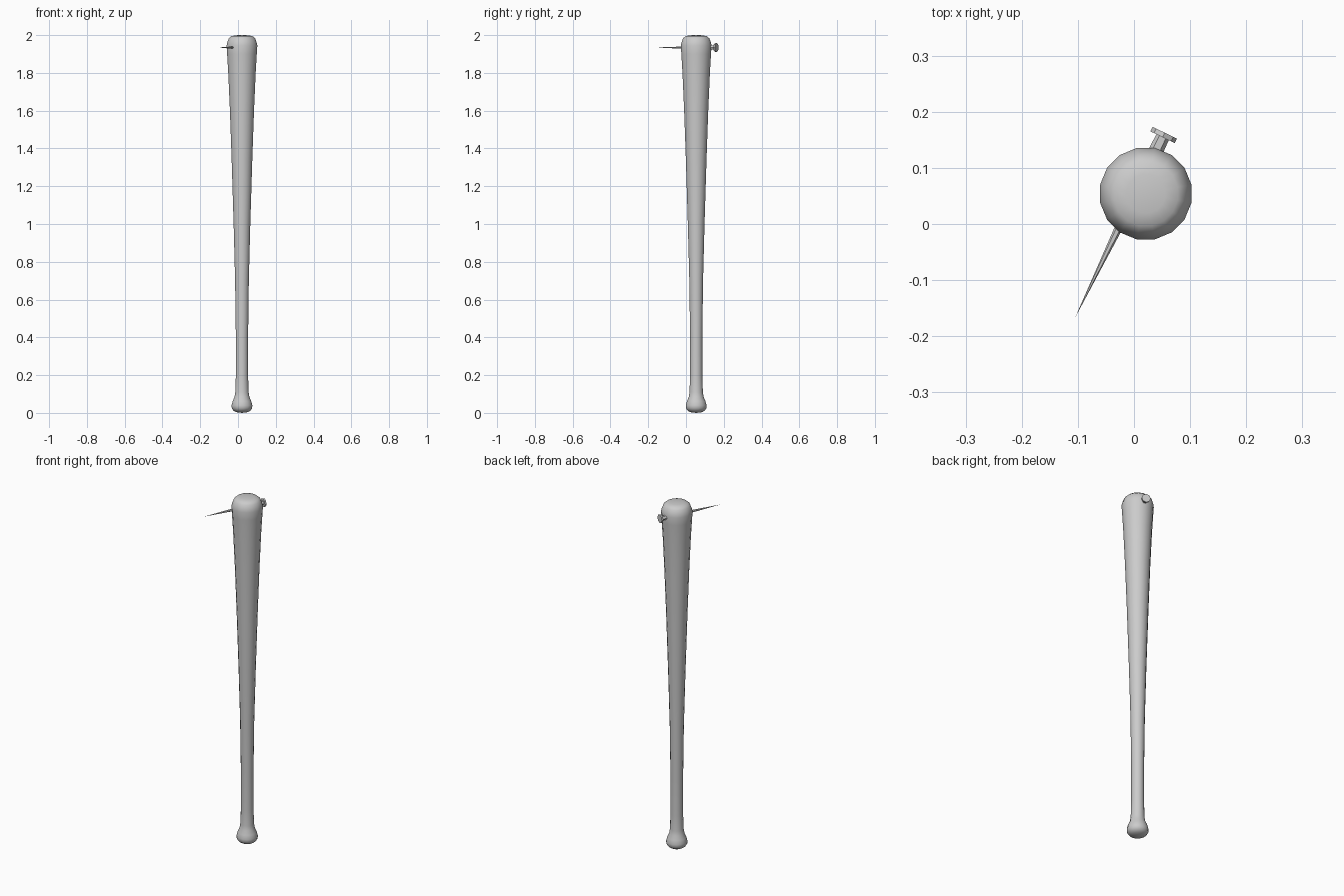
import bpy, bmesh, math
from mathutils import Vector

if "Cube" in bpy.data.objects:
    bpy.data.objects.remove(bpy.data.objects["Cube"])

def lathe(name, profile, sides, origin, axis, smooth, turn=0.5):
    """Revolve (radius, height) rings around an axis; zero radius makes a pole."""
    bm = bmesh.new()
    rings = []
    for r, h in profile:
        n = 1 if r == 0 else sides
        rings.append([bm.verts.new((r * math.cos((i + turn) * math.tau / sides),
                                    r * math.sin((i + turn) * math.tau / sides), h))
                      for i in range(n)])
    for a, b in zip(rings, rings[1:]):
        for i in range(sides):
            j = (i + 1) % sides
            quad = [a[i % len(a)], a[j % len(a)], b[j % len(b)], b[i % len(b)]]
            bm.faces.new(list(dict.fromkeys(quad)))
    bmesh.ops.recalc_face_normals(bm, faces=bm.faces)
    for f in bm.faces:
        f.smooth = smooth
    mesh = bpy.data.meshes.new(name)
    bm.to_mesh(mesh)
    bm.free()
    ob = bpy.data.objects.new(name, mesh)
    bpy.context.collection.objects.link(ob)
    ob.location = origin
    ob.rotation_mode = 'QUATERNION'
    ob.rotation_quaternion = Vector(axis).to_track_quat('Z', 'Y')
    return ob

# wooden bat: knob, slim handle, swelling barrel, rounded end
bat_profile = [(0, 0), (0.033, 0.004), (0.047, 0.013), (0.055, 0.025), (0.056, 0.04),
               (0.050, 0.062), (0.040, 0.085), (0.036, 0.11), (0.033, 0.2), (0.033, 0.4),
               (0.037, 0.7), (0.045, 1.0), (0.056, 1.35), (0.065, 1.6), (0.074, 1.8),
               (0.080, 1.9), (0.083, 1.945), (0.079, 1.962), (0.071, 1.983),
               (0.058, 1.994), (0.035, 1.999), (0, 2.0)]
lathe("bat", bat_profile, 16, (0.021, 0.054, 0), (0, 0, 1), True)

# nail driven through the barrel: tapering shank and flat head
tip = Vector((-0.105, -0.167, 1.934))
top = Vector((0.0535, 0.160, 1.934))
axis = top - tip
length = axis.length
lathe("nail_shank", [(0, 0), (0.0065, 0.165), (0.0135, 0.32), (0.012, length), (0, length)],
      6, tip, axis, False, 0)
lathe("nail_head", [(0, -0.006), (0.024, -0.006), (0.024, 0.003), (0, 0.003)],
      8, top, axis, False, 0)
